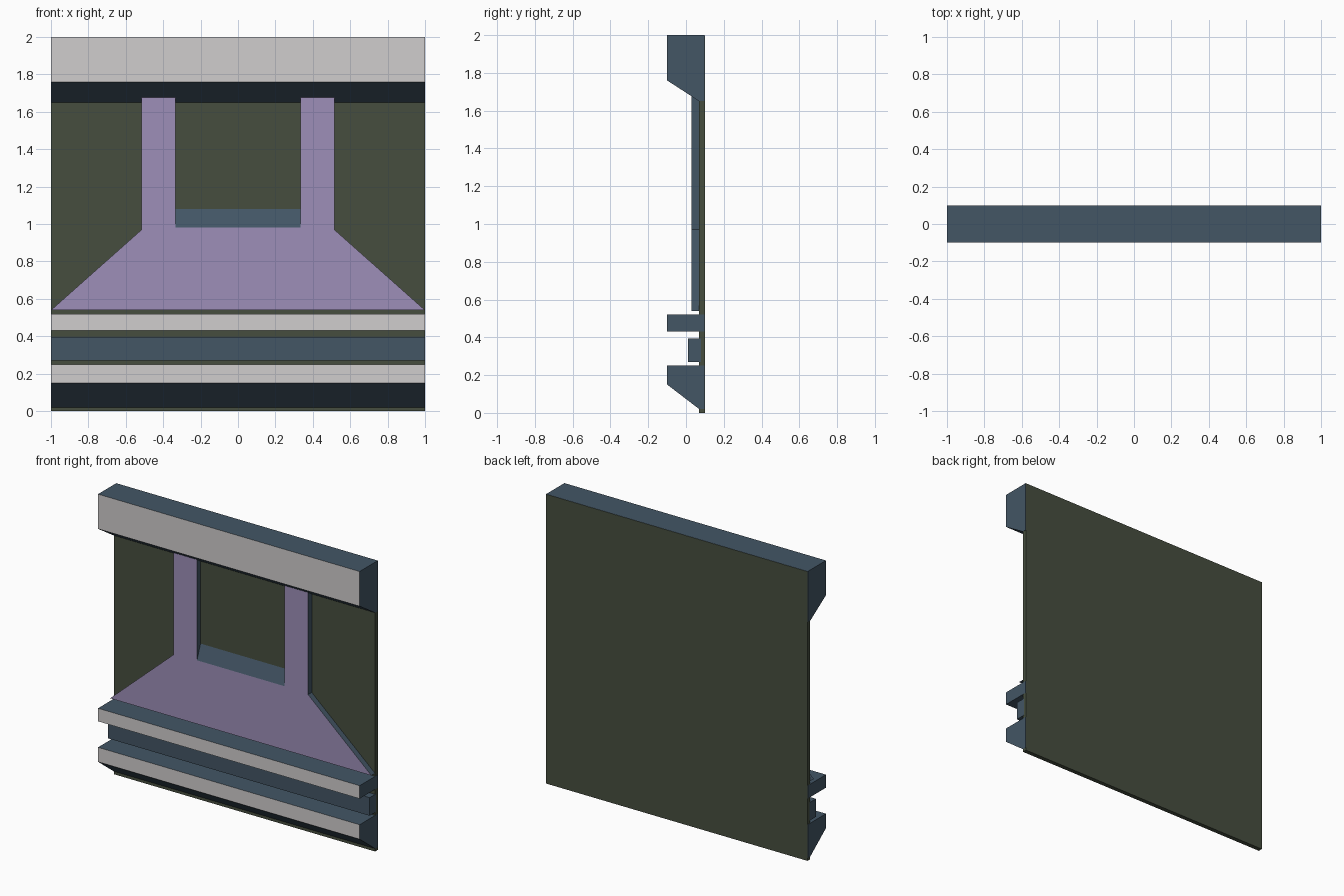
import bpy, bmesh
from mathutils import Vector

if "Cube" in bpy.data.objects:
    bpy.data.objects.remove(bpy.data.objects["Cube"])


def material(name, rgb):
    m = bpy.data.materials.new(name)
    m.diffuse_color = (*rgb, 1)
    m.use_nodes = True
    m.node_tree.nodes["Principled BSDF"].inputs["Base Color"].default_value = m.diffuse_color
    return m


SLATE = material("slate blue", (0.056, 0.092, 0.130))
GREY = material("light grey", (0.63, 0.61, 0.615))
PURPLE = material("dusty purple", (0.34, 0.275, 0.48))
OLIVE = material("dark olive", (0.061, 0.076, 0.049))


def prism(name, pts, direction, body, front=None):
    """Extrude a flat outline; faces pointing at -y may get their own colour."""
    bm = bmesh.new()
    face = bm.faces.new([bm.verts.new(p) for p in pts])
    ext = bmesh.ops.extrude_face_region(bm, geom=[face], use_keep_orig=True)
    verts = [g for g in ext["geom"] if isinstance(g, bmesh.types.BMVert)]
    bmesh.ops.translate(bm, verts=verts, vec=Vector(direction))
    bmesh.ops.recalc_face_normals(bm, faces=bm.faces)
    for f in bm.faces:
        f.material_index = 1 if front and f.normal.y < -0.99 else 0
    me = bpy.data.meshes.new(name)
    bm.to_mesh(me)
    bm.free()
    me.materials.append(body)
    if front:
        me.materials.append(front)
    ob = bpy.data.objects.new(name, me)
    bpy.context.collection.objects.link(ob)
    return ob


def rail(name, profile, body, front=None, half=1.0):
    """Run a (y, z) cross-section along x."""
    return prism(name, [(-half, y, z) for y, z in profile], (2 * half, 0, 0), body, front)


# Backing panel
rail("back_panel", [(0.07, 0), (0.10, 0), (0.10, 1.999), (0.07, 1.999)], OLIVE, half=0.999)

# Horizontal rails, from top to bottom
rail("top_beam", [(-0.1, 2), (-0.1, 1.76), (0.07, 1.65), (0.098, 1.65), (0.098, 2)], SLATE, GREY)
rail("upper_ledge", [(-0.1, 0.43), (0.098, 0.43), (0.098, 0.52), (-0.1, 0.52)], SLATE, GREY)
rail("recessed_strip", [(0.01, 0.27), (0.08, 0.27), (0.08, 0.395), (0.01, 0.395)], SLATE)
rail("base_ledge", [(-0.1, 0.25), (-0.1, 0.15), (0.07, 0.02), (0.098, 0.02), (0.098, 0.25)], SLATE, GREY)

# Raised frame: flared foot with two uprights, mirrored outline
half = [(0.999, 0.54), (0.515, 0.97), (0.515, 1.69), (0.335, 1.69), (0.335, 0.98)]
outline = half + [(-x, z) for x, z in reversed(half)]
prism("flared_frame", [(x, 0.03, z) for x, z in outline], (0, 0.045, 0), SLATE, PURPLE)

# Sloping sill between the uprights
rail("sloped_sill", [(0.03, 0.98), (0.075, 0.98), (0.075, 1.08), (0.07, 1.08)], SLATE, half=0.335)
